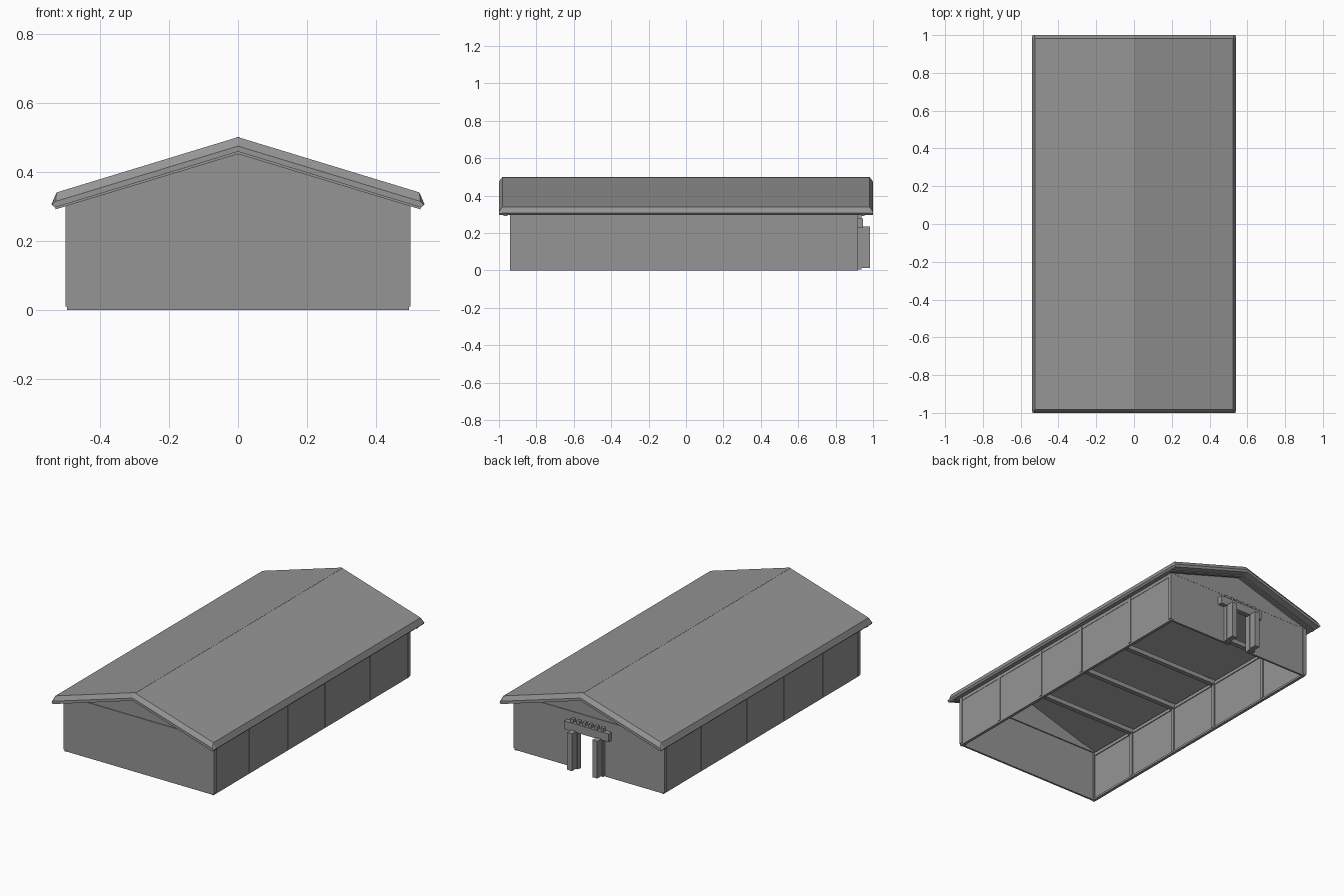
import bpy, bmesh

cube = bpy.data.objects.get("Cube")
if cube:
    bpy.data.objects.remove(cube, do_unlink=True)

grey = bpy.data.materials.new("plain grey")
grey.use_nodes = True
colour = (0.3, 0.3, 0.3, 1)
grey.diffuse_color = colour
grey.node_tree.nodes["Principled BSDF"].inputs["Base Color"].default_value = colour


def loft(name, rings):
    """Solid through rings of (x, z) points, each given with its y."""
    bm = bmesh.new()
    loops = [[bm.verts.new((x, y, z)) for x, z in pts] for y, pts in rings]
    n = len(loops[0])
    for a, b in zip(loops, loops[1:]):
        for i in range(n):
            j = (i + 1) % n
            bm.faces.new((a[i], a[j], b[j], b[i]))
    bm.faces.new(loops[0])
    bm.faces.new(loops[-1])
    bmesh.ops.recalc_face_normals(bm, faces=bm.faces)
    mesh = bpy.data.meshes.new(name)
    bm.to_mesh(mesh)
    bm.free()
    mesh.materials.append(grey)
    obj = bpy.data.objects.new(name, mesh)
    bpy.context.collection.objects.link(obj)
    return obj


def box(name, x, y, z):
    pts = [(x[0], z[0]), (x[1], z[0]), (x[1], z[1]), (x[0], z[1])]
    return loft(name, [(y[0], pts), (y[1], pts)])


def mirrored(half):
    """Close a half profile that starts and ends on the centre line."""
    return half + [(-x, z) for x, z in reversed(half[1:-1])]


FRONT, BACK, TOP = -0.94, 0.92, 0.305
WALL = 0.012
bays = (-0.595, -0.228, 0.125, 0.555)

# Roof slab with sloping verge at both ends
roof_mid = mirrored([(0, 0.5), (0.525, 0.34), (0.54, 0.306), (0.531, 0.296), (0, 0.458)])
roof_end = mirrored([(0, 0.474), (0.528, 0.314), (0.538, 0.305), (0.531, 0.296), (0, 0.458)])
loft("roof", [(-1, roof_end), (-0.982, roof_mid), (0.982, roof_mid), (1, roof_end)])

# Ridge strip
ridge = mirrored([(0, 0.501), (0.006, 0.4992), (0.006, 0.49), (0, 0.49)])
loft("ridge_strip", [(-0.982, ridge), (0.982, ridge)])

# Long walls, posts and eave plates
for s, side in ((1, "left"), (-1, "right")):
    def span(a, b):
        return sorted((s * a, s * b))
    box(side + "_wall", span(0.495 - WALL, 0.495), (FRONT, BACK), (0, TOP))
    box(side + "_eave_plate", span(0.478, 0.497), (FRONT, BACK), (0.285, TOP))
    box(side + "_sill", span(0.478, 0.49), (FRONT + 0.005, BACK - 0.01), (0, 0.012))
    for y in bays:
        box(side + "_post", span(0.476, 0.499), (y - 0.01, y + 0.01), (0.01, TOP))
    for y in ((FRONT, FRONT + 0.022), (BACK - 0.022, BACK)):
        box(side + "_corner_post", span(0.475, 0.5), y, (0.01, TOP))

# Gables above each end wall, with a tie board and verge trims
gable = [(-0.495, TOP), (0.495, TOP), (0, 0.462)]
trim = mirrored([(0, 0.468), (0.53, 0.307), (0.528, 0.291), (0, 0.451)])
for name, out, d in (("front", FRONT, 1), ("back", BACK, -1)):
    loft(name + "_gable", [(out + d * 0.006, gable), (out + d * 0.018, gable)])
    board = [(-0.495, TOP), (0.495, TOP), (0.41, 0.332), (-0.41, 0.332)]
    loft(name + "_tie_board", [(out + d * 0.002, board), (out + d * 0.022, board)])
    loft(name + "_verge_trim", [(out - d * 0.035, trim), (out - d * 0.015, trim)])

# End walls, the back one with a doorway
DOOR, HEAD = 0.065, 0.235
box("front_wall", (-0.49, 0.49), (FRONT + 0.003, FRONT + 0.003 + WALL), (0, TOP))
back = (BACK - 0.003 - WALL, BACK - 0.003)
box("back_wall_left", (DOOR, 0.49), back, (0, TOP))
box("back_wall_right", (-0.49, -DOOR), back, (0, TOP))
box("back_wall_head", (-DOOR, DOOR), back, (HEAD, TOP))

# Cross beams
for y in bays:
    box("cross_beam", (-0.49, 0.49), (y - 0.014, y + 0.014), (0.285, 0.312))

# Doorway frame, open doors, lintel and small bracket blocks
for s in (1, -1):
    box("door_frame", sorted((s * DOOR, s * 0.105)), (BACK - 0.005, 0.938), (0.005, 0.24))
    box("open_door", sorted((s * 0.068, s * 0.1)), (0.93, 0.985), (0.012, HEAD))
box("door_lintel", (-0.148, 0.148), (BACK - 0.005, 0.945), (0.228, 0.277))
for i in range(6):
    x = -0.1 + i * 0.04
    box("bracket_block", (x - 0.009, x + 0.009), (BACK - 0.005, 0.938), (0.277, 0.297))
